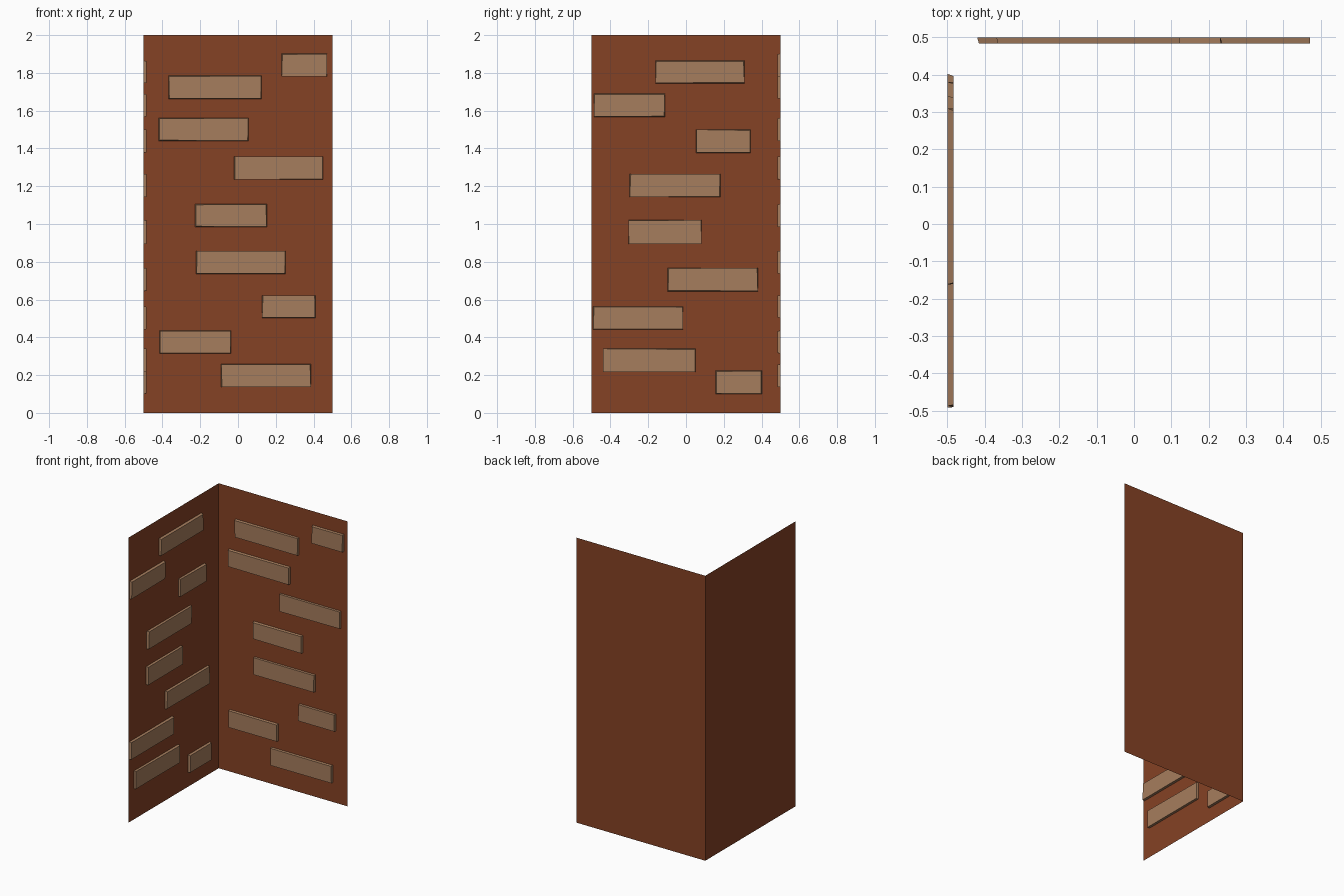
import bpy, bmesh, random
from mathutils import Vector

if "Cube" in bpy.data.objects:
    bpy.data.objects.remove(bpy.data.objects["Cube"])

random.seed(4)
DEPTH = 0.016  # how far bricks stand out of the wall


def material(name, rgb):
    m = bpy.data.materials.new(name)
    m.diffuse_color = (*rgb, 1)
    m.use_nodes = True
    m.node_tree.nodes["Principled BSDF"].inputs["Base Color"].default_value = m.diffuse_color
    return m


WALL = material("red brown plaster", (0.235, 0.054, 0.018))
BRICK = material("tan brick", (0.381, 0.205, 0.109))


def back_wall(u, v, d):   # faces -y
    return Vector((u, 0.5 - d, v))


def left_wall(u, v, d):   # faces +x
    return Vector((-0.5 + d, u, v))


def finish(name, bm, mat):
    me = bpy.data.meshes.new(name)
    bm.to_mesh(me)
    bm.free()
    me.materials.append(mat)
    bpy.context.collection.objects.link(bpy.data.objects.new(name, me))


def sheet(name, place):
    bm = bmesh.new()
    corners = [(-0.5, 0), (0.5, 0), (0.5, 2), (-0.5, 2)]
    bm.faces.new([bm.verts.new(place(u, v, 0)) for u, v in corners])
    finish(name, bm, WALL)


def brick(name, place, u0, u1, v0, v1):
    # open-backed block, front corners pulled in slightly for a worn look
    bm = bmesh.new()
    mu, mv = (u0 + u1) / 2, (v0 + v1) / 2
    base, front = [], []
    for u, v in [(u0, v0), (u1, v0), (u1, v1), (u0, v1)]:
        base.append(bm.verts.new(place(u, v, 0)))
        ju, jv = random.uniform(0, 0.006), random.uniform(0, 0.005)
        front.append(bm.verts.new(place(u + (ju if u < mu else -ju),
                                        v + (jv if v < mv else -jv), DEPTH)))
    bm.faces.new(front)
    for i in range(4):
        j = (i + 1) % 4
        bm.faces.new([base[i], base[j], front[j], front[i]])
    finish(name, bm, BRICK)


# bricks as (start, end, bottom, top) along each wall
BACK = [(.23, .472, 1.78, 1.902), (-.368, .124, 1.663, 1.785), (-.42, .056, 1.44, 1.562),
        (-.02, .451, 1.235, 1.357), (-.228, .154, .984, 1.106), (-.222, .251, .736, .858),
        (.127, .409, .503, .622), (-.415, -.037, .315, .436), (-.09, .386, .136, .258)]
LEFT = [(-.162, .31, 1.745, 1.866), (-.488, -.11, 1.567, 1.69), (.054, .342, 1.377, 1.5),
        (-.298, .182, 1.143, 1.266), (-.304, .083, .894, 1.021), (-.097, .381, .643, .768),
        (-.492, -.016, .441, .564), (-.44, .05, .216, .34), (.157, .402, .1, .224)]

for label, place, bricks in (("back", back_wall, BACK), ("left", left_wall, LEFT)):
    sheet(label + "_wall", place)
    for n, b in enumerate(bricks, 1):
        brick(f"{label}_brick_{n}", place, *b)
